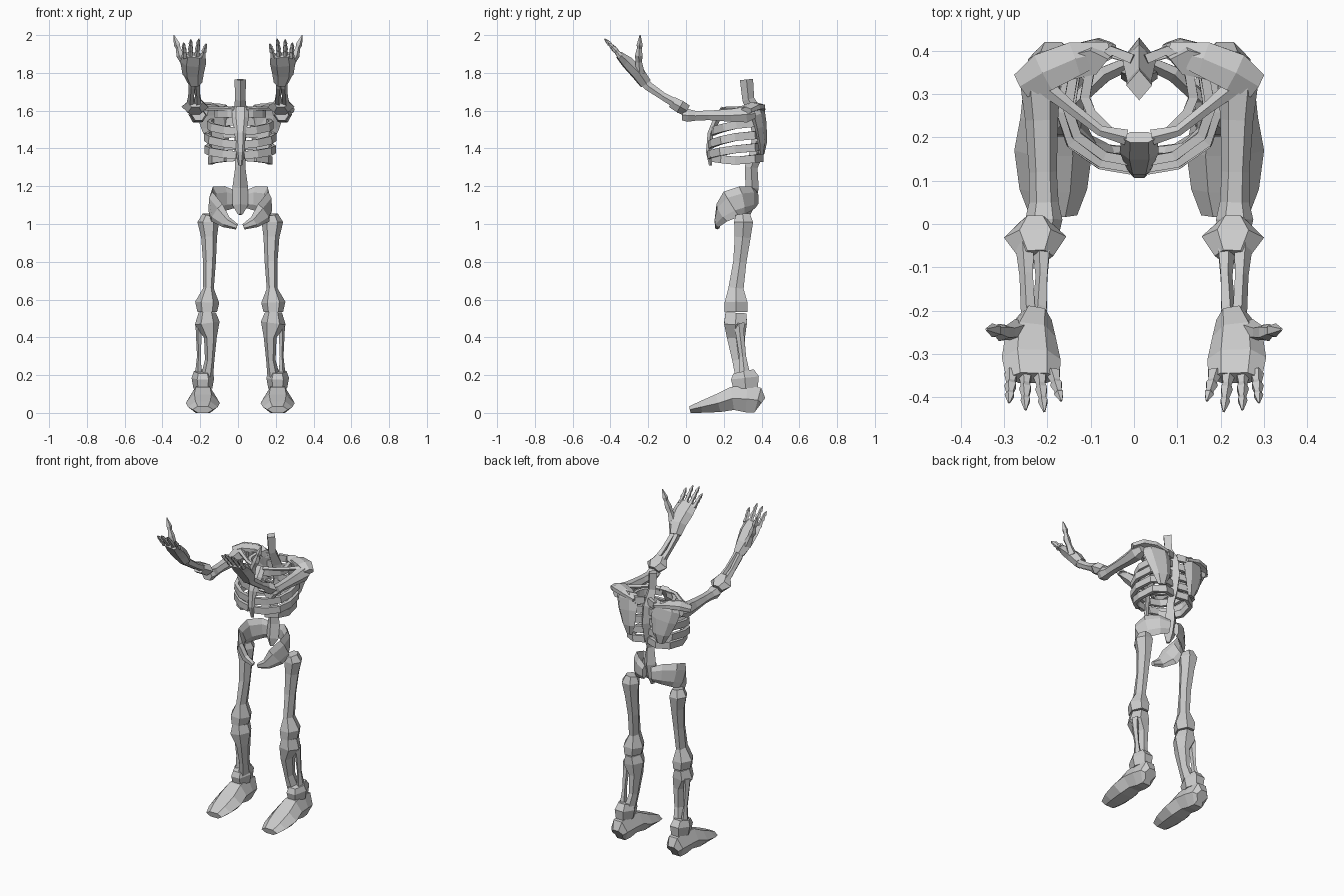
import bpy, bmesh, math
from mathutils import Vector

CX = 0.012  # body midline


def tube(name, rings, n=6, ref=(1, 0, 0), phase=0.0, s=1, cx=CX):
    """Faceted bone: rings of (x, y, z, half size along ref, half size across)."""
    pts = [Vector((cx + s * r[0], r[1], r[2])) for r in rings]
    u = Vector((s * ref[0], ref[1], ref[2]))
    angs = [2 * math.pi * (i + phase) / n for i in range(n)]
    mc = max(abs(math.cos(a)) for a in angs)
    ms = max(abs(math.sin(a)) for a in angs)
    bm = bmesh.new()
    loops = []
    for i, r in enumerate(rings):
        t = (pts[min(i + 1, len(pts) - 1)] - pts[max(i - 1, 0)]).normalized()
        side = (u - t * t.dot(u)).normalized()
        other = t.cross(side)
        loops.append([bm.verts.new(pts[i] + side * (r[3] * math.cos(a) / mc)
                                   + other * (r[4] * math.sin(a) / ms)) for a in angs])
    for a, b in zip(loops, loops[1:]):
        for k in range(n):
            bm.faces.new((a[k], a[(k + 1) % n], b[(k + 1) % n], b[k]))
    bm.faces.new(loops[0])
    bm.faces.new(loops[-1])
    bmesh.ops.recalc_face_normals(bm, faces=bm.faces)
    me = bpy.data.meshes.new(name)
    bm.to_mesh(me)
    bm.free()
    ob = bpy.data.objects.new(name, me)
    bpy.context.collection.objects.link(ob)
    return ob


Z = (0, 0, 1)

# Spine with diamond section, from tailbone to neck
tube("spine", [(0, .325, 1.05, .012, .015), (0, .335, 1.10, .042, .03), (0, .35, 1.19, .042, .035),
               (0, .345, 1.30, .027, .034), (0, .375, 1.38, .03, .036), (0, .39, 1.47, .032, .04),
               (0, .375, 1.57, .038, .042), (0, .33, 1.66, .028, .032), (0, .32, 1.765, .03, .035)], 4)
# Breastbone
tube("breastbone", [(0, .20, 1.615, .042, .014), (0, .165, 1.56, .045, .018), (0, .13, 1.48, .03, .016),
                    (0, .12, 1.38, .024, .014), (0, .13, 1.31, .01, .008)], 6)

# Ribs: (height, half width, front y, front drop, stops early)
RIBS = [(1.585, .125, .195, .0, False), (1.525, .165, .145, -.035, False), (1.46, .18, .13, -.04, False),
        (1.395, .178, .125, -.03, False), (1.335, .16, .13, .02, True)]

for s, tag in ((-1, "left"), (1, "right")):
    for i, (z, w, yf, dz, short) in enumerate(RIBS):
        ym = (yf + .39) / 2
        path = [(.015, .38, z + .02), (w * .5, .40, z + .015), (w * .9, .36, z + .01), (w, ym, z),
                (w * .88, yf + .06, z + dz * .4), (w * .5, yf + .012, z + dz * .8), (.02, yf, z + dz)]
        if short:
            path = path[:-1]
        tube(f"{tag}_rib_{i + 1}", [(*p, .021, .011) for p in path], 4, Z, .5, s)

    # Collar bone
    tube(f"{tag}_collar_bone", [(.03, .20, 1.605, .014, .018), (.09, .215, 1.61, .012, .012),
                                (.16, .27, 1.61, .012, .014), (.235, .33, 1.615, .016, .022)], 5, Z, 0, s)
    # Shoulder blade and its outer ridge
    tube(f"{tag}_shoulder_blade", [(.11, .40, 1.37, .025, .012), (.115, .405, 1.43, .055, .018),
                                   (.13, .395, 1.52, .08, .024), (.14, .38, 1.585, .09, .03),
                                   (.14, .365, 1.625, .07, .03)], 6, (1, -.25, 0), 0, s)
    tube(f"{tag}_shoulder_ridge", [(.07, .40, 1.60, .015, .02), (.15, .38, 1.62, .022, .04),
                                   (.22, .35, 1.62, .025, .045), (.27, .32, 1.60, .02, .03)], 6, Z, 0, s)
    # Upper arm
    tube(f"{tag}_upper_arm", [(.225, .365, 1.585, .03, .025), (.228, .32, 1.58, .046, .042),
                              (.225, .24, 1.575, .038, .034), (.222, .12, 1.575, .032, .025),
                              (.22, .05, 1.573, .034, .026), (.22, .01, 1.575, .043, .034),
                              (.22, -.02, 1.577, .036, .028)], 6, s=s)
    # Elbow and forearm pair
    tube(f"{tag}_elbow", [(.228, .005, 1.60, .035, .03), (.228, -.03, 1.62, .072, .034),
                          (.226, -.075, 1.645, .04, .03)], 6, s=s, cx=0)
    tube(f"{tag}_forearm_outer", [(.25, -.04, 1.63, .025, .026), (.247, -.12, 1.675, .017, .02),
                                  (.243, -.20, 1.73, .018, .024), (.24, -.235, 1.77, .022, .026)], 5, s=s, cx=0)
    tube(f"{tag}_forearm_inner", [(.212, -.04, 1.63, .024, .026), (.212, -.12, 1.675, .015, .02),
                                  (.216, -.20, 1.73, .018, .024), (.217, -.235, 1.77, .022, .026)], 5, s=s, cx=0)
    # Palm
    tube(f"{tag}_palm", [(.227, -.215, 1.745, .038, .03), (.238, -.255, 1.80, .058, .034),
                         (.237, -.31, 1.855, .068, .03), (.233, -.355, 1.895, .062, .018)], 6,
         (1, .12, 0), 0, s, 0)
    # Fingers with knuckle bumps
    for i, (xb, xt, ln) in enumerate([(.282, .288, .098), (.25, .25, .122), (.217, .207, .128), (.186, .168, .092)]):
        rings = []
        for f, r in ((0, .018), (.3, .011), (.42, .015), (.65, .009), (.74, .012), (1, .003)):
            d = f * ln
            rings.append((xb + (xt - xb) * f, -.345 - d * .68, 1.885 + d * .75 + .012 * f * (1 - f), r, r))
        tube(f"{tag}_finger_{i + 1}", rings, 5, s=s, cx=0)
    # Thumb
    tube(f"{tag}_thumb", [(.265, -.245, 1.80, .03, .026), (.288, -.25, 1.86, .018, .017),
                          (.305, -.25, 1.895, .023, .02), (.315, -.247, 1.93, .013, .013),
                          (.322, -.245, 1.95, .018, .016), (.34, -.243, 2.0, .003, .003)], 5, s=s, cx=0)

    # Hip wing sweeping forward to the pubis
    tube(f"{tag}_hip", [(.025, .37, 1.13, .045, .015), (.08, .345, 1.135, .065, .018),
                        (.135, .295, 1.125, .075, .016), (.152, .24, 1.105, .078, .015),
                        (.125, .19, 1.06, .062, .015), (.075, .168, 1.01, .032, .015),
                        (.018, .165, .985, .015, .012)], 6, Z, 0, s)

    # Thigh bone
    tube(f"{tag}_thigh", [(.165, .30, 1.05, .035, .038), (.17, .305, 1.01, .057, .05),
                          (.165, .30, .93, .042, .042), (.163, .285, .80, .034, .035),
                          (.168, .265, .66, .028, .04), (.175, .265, .585, .064, .06),
                          (.175, .265, .535, .052, .06)], 6, s=s)
    # Shin pair
    tube(f"{tag}_shin", [(.175, .265, .53, .046, .056), (.175, .262, .475, .066, .06),
                         (.158, .265, .40, .034, .048), (.162, .28, .28, .025, .035),
                         (.175, .30, .20, .032, .04)], 6, s=s)
    tube(f"{tag}_calf_bone", [(.215, .28, .475, .022, .03), (.218, .285, .42, .017, .022),
                              (.218, .30, .30, .011, .018), (.22, .31, .20, .02, .03)], 5, s=s)
    # Ankle
    tube(f"{tag}_ankle", [(.198, .305, .22, .048, .055), (.198, .312, .185, .06, .074),
                          (.198, .315, .13, .05, .065)], 6, s=s)

    # Foot lofted front to back: (y, bottom, top, half width)
    foot = [(.02, 0, .035, .055), (.08, 0, .062, .078), (.17, .003, .10, .09), (.245, .015, .138, .076),
            (.32, .003, .145, .068), (.38, 0, .135, .058), (.40, .02, .085, .04)]
    tube(f"{tag}_foot", [(.198, y, (a + b) / 2, w, (b - a) / 2) for y, a, b, w in foot], 6, s=s)
